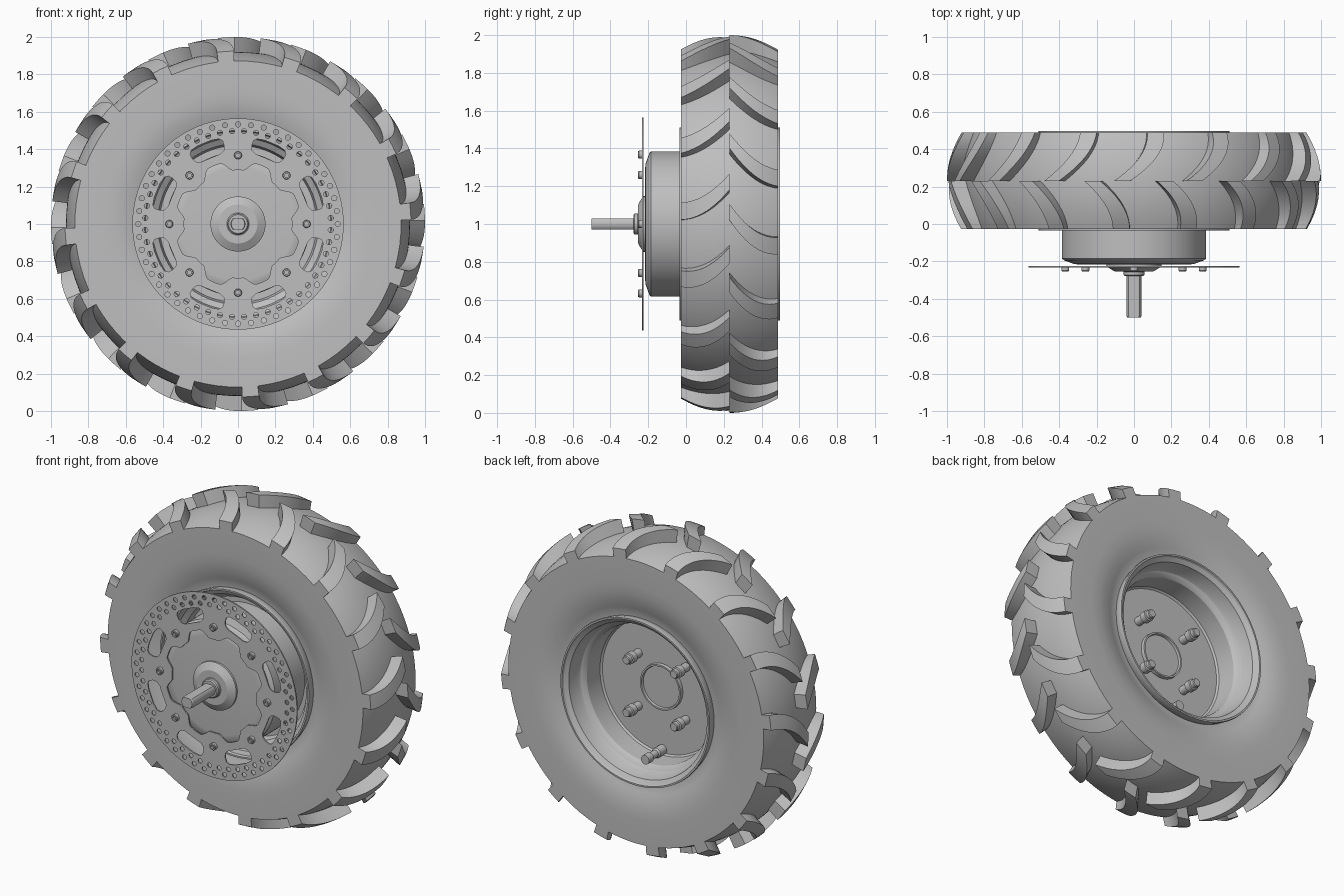
import bpy, bmesh
from math import sin, cos, pi, radians

cube = bpy.data.objects.get("Cube")
if cube:
    bpy.data.objects.remove(cube)

grey = bpy.data.materials.new("plain grey")
grey.use_nodes = True
grey.diffuse_color = (0.52, 0.52, 0.52, 1)
grey.node_tree.nodes["Principled BSDF"].inputs["Base Color"].default_value = (0.52, 0.52, 0.52, 1)

MID, HALF = 0.231, 0.257        # tread centre line and half width along y
LUGS, BOLTS = 16, 8


def add(name, mesh, loc=(0, 0, 1), turn=0.0):
    ob = bpy.data.objects.new(name, mesh)
    ob.location = loc
    ob.rotation_euler.y = turn
    bpy.context.collection.objects.link(ob)
    return ob


def finish(bm, name, sharp=30):
    bmesh.ops.remove_doubles(bm, verts=bm.verts, dist=1e-5)
    bmesh.ops.recalc_face_normals(bm, faces=bm.faces)
    for e in bm.edges:
        e.smooth = len(e.link_faces) == 2 and e.calc_face_angle(0) < radians(sharp)
    for f in bm.faces:
        f.smooth = True
    mesh = bpy.data.meshes.new(name)
    bm.to_mesh(mesh)
    bm.free()
    mesh.materials.append(grey)
    return mesh


def lathe(name, profile, steps=96, closed=False, sharp=30):
    """Spin (radius, y) points about the y axis."""
    bm = bmesh.new()
    vs = [bm.verts.new((0, y, r)) for r, y in profile]
    pairs = list(zip(vs, vs[1:] + vs[:1])) if closed else list(zip(vs, vs[1:]))
    es = [bm.edges.new(p) for p in pairs]
    bmesh.ops.spin(bm, geom=vs + es, cent=(0, 0, 0), axis=(0, 1, 0), angle=2 * pi, steps=steps)
    return finish(bm, name, sharp)


# Tyre: curved crown, flat sidewalls that dip towards the beads
def crown(t):
    return 0.92 - 0.048 * t * t


def lug_top(t):
    return 1.0 - 0.075 * t * t


def sidewall(side):
    pts = [(0.72, 1.0), (0.66, 0.985), (0.61, 0.95), (0.56, 0.89), (0.52, 0.83), (0.49, 0.83)]
    return [(r, MID + side * HALF * k) for r, k in pts]


ts = [i / 8 for i in range(-8, 9)]
profile = sidewall(-1)[::-1] + [(crown(t), MID + HALF * t) for t in ts] + sidewall(1)
add("tyre", lathe("tyre", profile, closed=True))


# Tread lugs: bars sweeping from the centre line out to each shoulder
def lug(name, side, start, sweep):
    bm = bmesh.new()
    rows = []
    n = 12
    for i in range(n + 1):
        t = i / n
        mid = start + sweep * (1 - (1 - t) ** 2)
        w = 2.5 + 0.3 * t
        y = MID + side * HALF * t
        corners = [(-w, crown(t) - 0.008), (-w, lug_top(t)), (0, lug_top(t)),
                   (w, lug_top(t)), (w, crown(t) - 0.008)]
        rows.append([bm.verts.new((r * sin(radians(mid + a)), y, r * cos(radians(mid + a))))
                     for a, r in corners])
    for a, b in zip(rows, rows[1:]):
        for k in range(5):
            j = (k + 1) % 5
            bm.faces.new((a[k], a[j], b[j], b[k]))
    bm.faces.new(rows[0])
    bm.faces.new(rows[-1])
    return finish(bm, name)


# The back row is staggered against the front row
for label, side, start, sweep in (("front", -1, 9.5, 8.8), ("back", 1, -3.6, 10.8)):
    mesh = lug(label + "_lug", side, start, sweep)
    for k in range(LUGS):
        add(label + "_lug", mesh, turn=2 * pi * k / LUGS)

# Rim: rolled lips, stepped barrel and a flat floor seen from behind
add("rim", lathe("rim", [
    (0, 0.23), (0.41, 0.23), (0.42, 0.24), (0.425, 0.36), (0.435, 0.375), (0.452, 0.385), (0.46, 0.4),
    (0.472, 0.47), (0.495, 0.485), (0.5, 0.497), (0.51, 0.497), (0.512, 0.485), (0.5, 0.43), (0.476, 0.4),
    (0.476, 0.06), (0.5, 0.03), (0.512, -0.025), (0.51, -0.035), (0.5, -0.035), (0.495, -0.02),
    (0.472, -0.01), (0.462, 0.04), (0.43, 0.06), (0.42, 0.1), (0.38, 0.1)]))
add("centre_cap", lathe("centre_cap", [
    (0, 0.238), (0.125, 0.238), (0.128, 0.252), (0.138, 0.252), (0.14, 0.225)], 64))

# Motor housing in front of the rim
add("motor_housing", lathe("motor_housing", [
    (0.385, 0.12), (0.385, -0.185), (0.375, -0.194), (0.32, -0.214), (0.3, -0.216), (0, -0.216)]))
add("hub_cone", lathe("hub_cone", [
    (0.147, -0.21), (0.147, -0.228), (0.104, -0.253), (0.06, -0.253), (0.056, -0.256), (0.056, -0.272),
    (0.05, -0.278), (0, -0.278)], 64, sharp=20))


# Flat disc drawn as outlines, with holes cut by the inner outlines
def ring(radius, n, cx=0.0, cy=0.0):
    return [(cx + radius * cos(2 * pi * i / n), cy + radius * sin(2 * pi * i / n)) for i in range(n)]


def polar(r, a):
    return (r * sin(a), r * cos(a))


outlines = [ring(0.565, 128)]
outlines.append([polar(0.312 - 0.024 * max(-1, min(1, 1.7 * cos(BOLTS * a))), a)
                 for a in (2 * pi * i / 192 for i in range(192))])
half_slot = [(0.47, 5), (0.466, 10), (0.452, 12), (0.425, 12.5), (0.4, 11.5), (0.386, 8.5), (0.383, 4)]
for k in range(BOLTS):
    mid = (k + 0.5) * 2 * pi / BOLTS
    slot = half_slot + [(r, -a) for r, a in reversed(half_slot)]
    outlines.append([polar(r, mid + radians(a)) for r, a in slot])
for radius, shift in ((0.533, 0), (0.497, 0.5)):
    for k in range(48):
        outlines.append(ring(0.014, 10, *polar(radius, (k + shift) * 2 * pi / 48)))

curve = bpy.data.curves.new("disc_outline", "CURVE")
curve.dimensions = "2D"
curve.fill_mode = "BOTH"
curve.extrude = 0.004
for pts in outlines:
    sp = curve.splines.new("POLY")
    sp.points.add(len(pts) - 1)
    for p, (x, y) in zip(sp.points, pts):
        p.co = (x, y, 0, 1)
    sp.use_cyclic_u = True
helper = bpy.data.objects.new("disc_outline", curve)
bpy.context.collection.objects.link(helper)
bpy.context.view_layer.update()
disc_mesh = bpy.data.meshes.new_from_object(helper.evaluated_get(bpy.context.evaluated_depsgraph_get()))
bpy.data.objects.remove(helper)
disc_mesh.materials.clear()
disc_mesh.materials.append(grey)
for f in disc_mesh.polygons:
    f.use_smooth = False
disc = add("brake_disc", disc_mesh, (0, -0.228, 1))
disc.rotation_euler.x = pi / 2

# Disc bolts with hollow sockets
bolt = lathe("disc_bolt", [
    (0, -0.24), (0.011, -0.24), (0.011, -0.253), (0.018, -0.253), (0.021, -0.249), (0.021, -0.228)], 18)
for k in range(BOLTS):
    x, z = polar(0.367, k * 2 * pi / BOLTS)
    add("disc_bolt", bolt, (x, 0, 1 + z))

# Wheel studs and nuts on the rim floor, plus the valve stem
stud = lathe("wheel_stud", [
    (0.026, 0.225), (0.026, 0.285), (0.034, 0.287), (0.034, 0.325), (0.026, 0.328), (0.026, 0.35),
    (0.022, 0.355), (0, 0.355)], 18)
for k in range(4):
    x, z = polar(0.23, (k + 0.5) * pi / 2)
    add("wheel_stud", stud, (x, 0, 1 + z))
valve = lathe("valve_stem", [
    (0.03, 0.22), (0.03, 0.29), (0.022, 0.3), (0.022, 0.35), (0.028, 0.352), (0.028, 0.4), (0, 0.4)], 18)
add("valve_stem", valve, (0, 0, 0.61))

# Axle shaft: round bar with flats above and below
bm = bmesh.new()
ends = []
for y in (-0.27, -0.492, -0.5):
    r = 0.04 if y > -0.5 else 0.036
    ends.append([bm.verts.new((x, y, max(-0.03, min(0.03, z)))) for x, z in ring(r, 32)])
for a, b in zip(ends, ends[1:]):
    for i in range(32):
        j = (i + 1) % 32
        bm.faces.new((a[i], a[j], b[j], b[i]))
bm.faces.new(ends[-1])
add("axle_shaft", finish(bm, "axle_shaft", 20))
